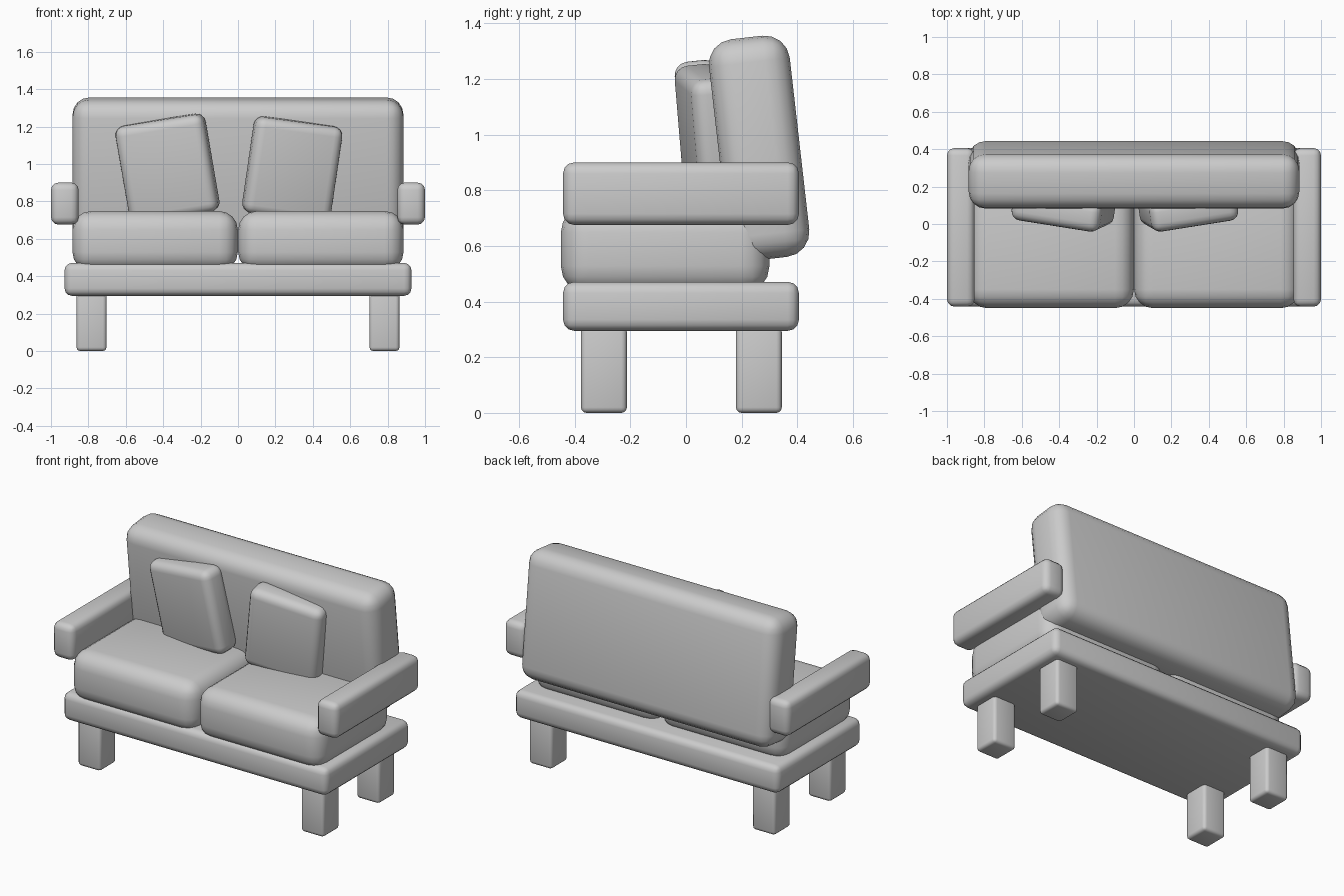
import bpy
from math import radians

if "Cube" in bpy.data.objects:
    bpy.data.objects.remove(bpy.data.objects["Cube"])


def soft_box(name, center, size, radius, segments=3, rot=(0, 0, 0)):
    """Box with rounded edges; rotation in degrees."""
    bpy.ops.mesh.primitive_cube_add(size=1, location=center)
    ob = bpy.context.object
    ob.name = name
    ob.scale = size
    bpy.ops.object.transform_apply(location=False, rotation=False, scale=True)
    ob.rotation_euler = [radians(a) for a in rot]
    bevel = ob.modifiers.new("rounding", 'BEVEL')
    bevel.width = radius
    bevel.segments = segments
    bevel.limit_method = 'NONE'
    bpy.ops.object.modifier_apply(modifier=bevel.name)
    bpy.ops.object.shade_smooth_by_angle(angle=radians(40))
    return ob


# Base frame
soft_box("base", (0, -0.018, 0.383), (1.855, 0.848, 0.176), 0.04)

# Mirrored parts: legs, seat cushions, armrests
for side, s in (("left", -1), ("right", 1)):
    soft_box(side + "_front_leg", (s * 0.783, -0.295, 0.155), (0.16, 0.165, 0.31), 0.02)
    soft_box(side + "_back_leg", (s * 0.783, 0.262, 0.155), (0.16, 0.165, 0.31), 0.02)
    soft_box(side + "_seat_cushion", (s * 0.443, -0.075, 0.588), (0.884, 0.75, 0.32), 0.1, 4)
    soft_box(side + "_armrest", (s * 0.926, -0.018, 0.788), (0.148, 0.848, 0.225), 0.04)

# Backrest, leaning forward at the top
soft_box("backrest", (0, 0.263, 0.952), (1.768, 0.292, 0.80), 0.09, 4, (6.5, 0, 0))

# Two tilted throw pillows
soft_box("left_pillow", (-0.377, 0.085, 0.975), (0.485, 0.16, 0.53), 0.05, 4, (6, -9, -9))
soft_box("right_pillow", (0.29, 0.085, 0.97), (0.475, 0.16, 0.52), 0.05, 4, (6, 7.5, 9))
